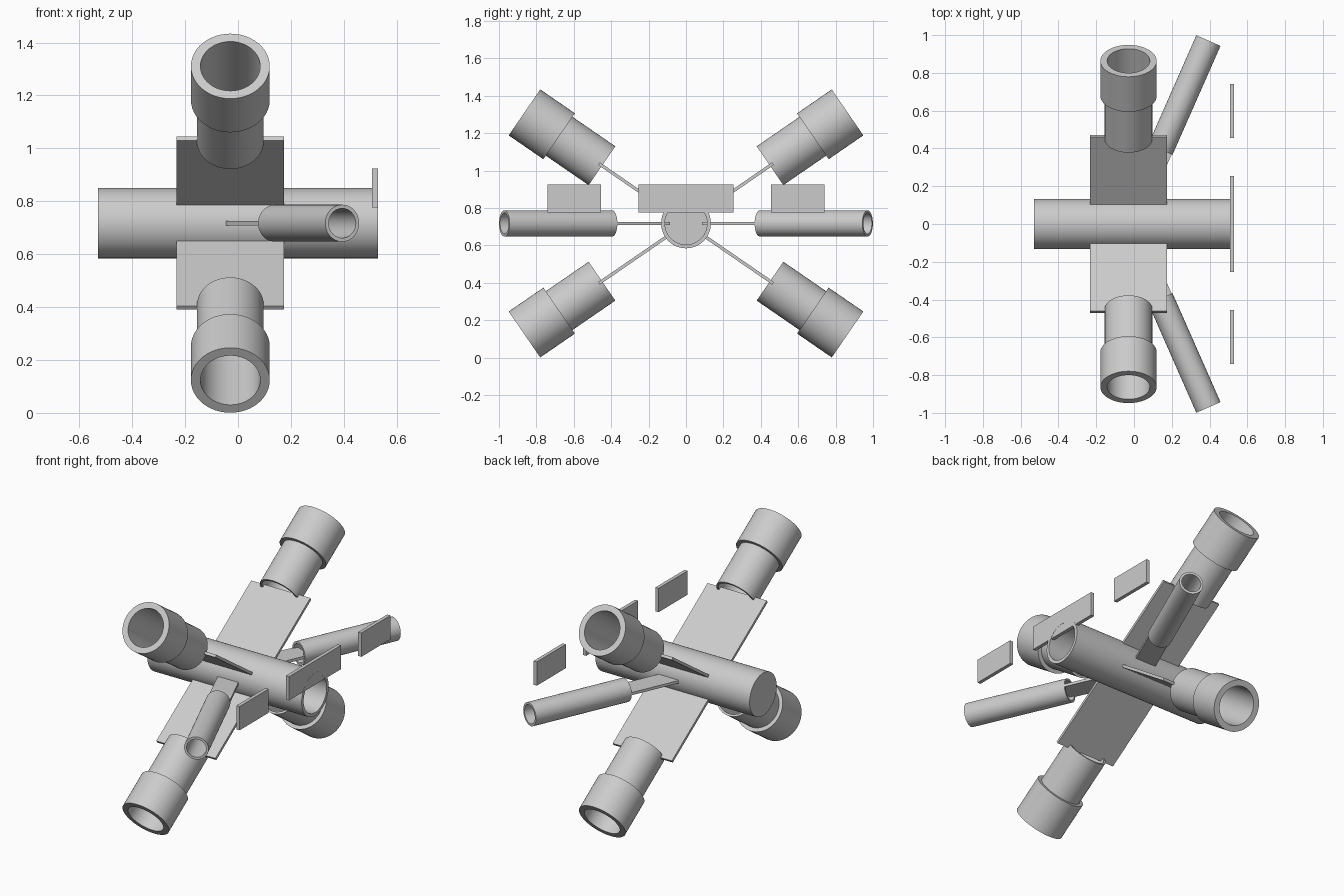
import bpy, bmesh
from math import radians, sin, cos, pi
from mathutils import Vector, Matrix

cube = bpy.data.objects.get("Cube")
if cube:
    bpy.data.objects.remove(cube)

grey = bpy.data.materials.new("plain grey")
grey.use_nodes = True
grey.diffuse_color = (0.6, 0.6, 0.6, 1)
grey.node_tree.nodes["Principled BSDF"].inputs["Base Color"].default_value = (0.6, 0.6, 0.6, 1)

HUB = Vector((0, 0, 0.717))      # middle of the hull tube
ARM_HUB = HUB + Vector((-0.029, 0, 0))
X = Vector((1, 0, 0))
Z = Vector((0, 0, 1))


def frame(origin, along, side):
    """Matrix with local x on side, local z on along."""
    along, side = along.normalized(), side.normalized()
    rot = Matrix((side, along.cross(side), along)).transposed()
    return Matrix.Translation(origin) @ rot.to_4x4()


def add_object(name, bm, smooth=False):
    bmesh.ops.recalc_face_normals(bm, faces=bm.faces)
    mesh = bpy.data.meshes.new(name)
    bm.to_mesh(mesh)
    bm.free()
    mesh.materials.append(grey)
    obj = bpy.data.objects.new(name, mesh)
    bpy.context.collection.objects.link(obj)
    if smooth:
        bpy.ops.object.select_all(action='DESELECT')
        obj.select_set(True)
        bpy.context.view_layer.objects.active = obj
        bpy.ops.object.shade_smooth_by_angle(angle=radians(30))
    return obj


def lathe(name, profile, matrix, closed=True, sides=48):
    """Spin a (radius, height) profile; an open profile gets end caps."""
    bm = bmesh.new()
    rings = []
    for r, h in profile:
        rings.append([bm.verts.new((r * cos(2 * pi * i / sides), r * sin(2 * pi * i / sides), h))
                      for i in range(sides)])
    pairs = list(zip(rings, rings[1:]))
    if closed:
        pairs.append((rings[-1], rings[0]))
    else:
        bm.faces.new(rings[0])
        bm.faces.new(rings[-1])
    for a, b in pairs:
        for i in range(sides):
            j = (i + 1) % sides
            bm.faces.new((a[i], a[j], b[j], b[i]))
    bm.transform(matrix)
    return add_object(name, bm, smooth=True)


def plate(name, matrix, width, thick, start, end):
    """Box lying along local z from start to end."""
    bm = bmesh.new()
    bmesh.ops.create_cube(bm, size=1)
    bm.transform(matrix @ Matrix.Translation((0, 0, (start + end) / 2))
                 @ Matrix.Diagonal((width, thick, end - start, 1)))
    return add_object(name, bm)


# Hull tube, closed at the right end and open at the left
lathe("hull_tube", [(0.133, -0.53), (0.133, 0.53), (0.113, 0.53), (0.113, -0.51)],
      frame(HUB, X, Z), closed=False)

for ysign, yname in ((-1, "front"), (1, "back")):
    # Sloped wings with a stepped pod at each tip
    for zsign, zname in ((1, "upper"), (-1, "lower")):
        a = radians(34.5)
        m = frame(ARM_HUB, Vector((0, ysign * cos(a), zsign * sin(a))), X)
        plate(f"{zname}_{yname}_wing", m, 0.406, 0.017, 0.122, 0.565)
        lathe(f"{zname}_{yname}_pod",
              [(0.126, 0.545), (0.126, 0.823), (0.149, 0.823),
               (0.149, 1.048), (0.113, 1.048), (0.113, 0.545)], m)

    # Level slanted barrels on flat struts
    inner = Vector((0.14, ysign * 0.395, HUB.z))
    outer = Vector((0.394, ysign * 0.971, HUB.z))
    along = outer - inner
    m = frame(inner, along, along.cross(Z))
    lathe(f"{yname}_barrel",
          [(0.07, 0), (0.07, along.length), (0.056, along.length), (0.056, 0)], m)
    plate(f"{yname}_strut", m, 0.13, 0.017, -0.31, 0.03)

# Upright panels in a row at the left end
for name, y0, y1 in (("front_panel", -0.74, -0.455),
                     ("middle_panel", -0.255, 0.255),
                     ("back_panel", 0.455, 0.74)):
    plate(name, frame(Vector((0.518, 0, 0.85)), Vector((0, 1, 0)), Z), 0.148, 0.022, y0, y1)
